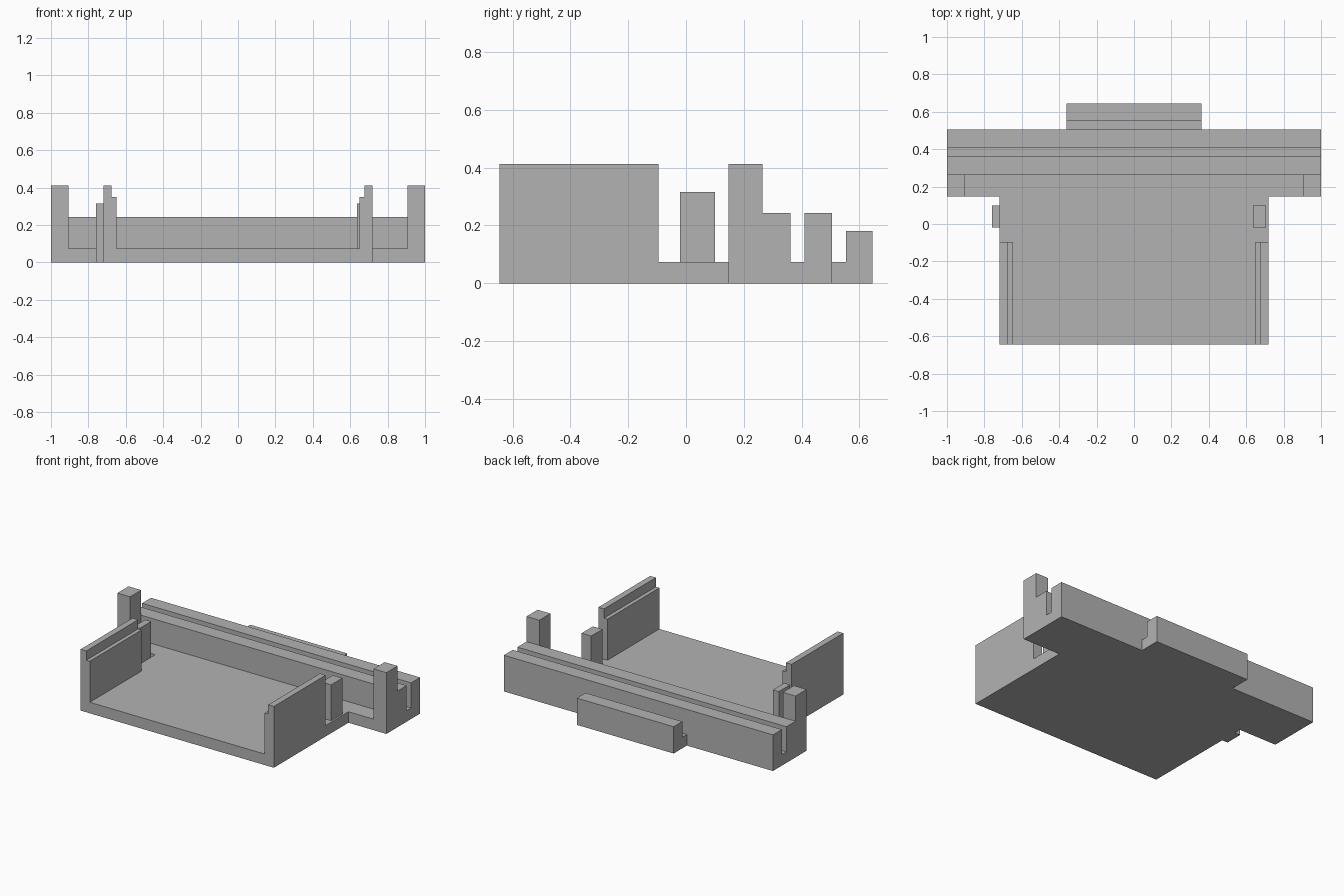
import bpy, bmesh
from mathutils import Vector

cube = bpy.data.objects.get("Cube")
if cube:
    bpy.data.objects.remove(cube, do_unlink=True)

grey = bpy.data.materials.new("plain grey")
grey.use_nodes = True
colour = (0.45, 0.45, 0.45, 1)
grey.diffuse_color = colour
grey.node_tree.nodes["Principled BSDF"].inputs["Base Color"].default_value = colour


def prism(name, profile, axis, start, end):
    """Extrude a profile of (side, height) points along x or y."""
    bm = bmesh.new()
    verts = [bm.verts.new((start, a, z) if axis == "x" else (a, start, z))
             for a, z in profile]
    face = bm.faces.new(verts)
    moved = bmesh.ops.extrude_face_region(bm, geom=[face])["geom"]
    length = end - start
    offset = Vector((length, 0, 0) if axis == "x" else (0, length, 0))
    bmesh.ops.translate(bm, vec=offset,
                        verts=[v for v in moved if isinstance(v, bmesh.types.BMVert)])
    bmesh.ops.recalc_face_normals(bm, faces=bm.faces)
    mesh = bpy.data.meshes.new(name)
    bm.to_mesh(mesh)
    bm.free()
    mesh.materials.append(grey)
    obj = bpy.data.objects.new(name, mesh)
    bpy.context.collection.objects.link(obj)
    return obj


def box(name, x0, x1, y0, y1, z0, z1):
    return prism(name, [(x0, z0), (x1, z0), (x1, z1), (x0, z1)], "y", y0, y1)


FLOOR, RAIL, TALL = 0.074, 0.243, 0.412
FRONT, STEP, BACK = -0.645, 0.147, 0.505

# Floor tray in front of the wide rail
box("floor_plate", -0.718, 0.718, FRONT, STEP, 0, FLOOR)

# Wide double rail with a groove between its ridges
prism("double_rail", [(STEP, 0), (BACK, 0), (BACK, RAIL), (0.41, RAIL),
                      (0.41, FLOOR), (0.362, FLOOR), (0.362, RAIL),
                      (0.265, RAIL), (0.265, FLOOR), (STEP, FLOOR)], "x", -1, 1)

# Rear tab with a raised lip
prism("rear_tab", [(BACK, 0), (0.645, 0), (0.645, 0.18), (0.553, 0.18),
                   (0.553, FLOOR), (BACK, FLOOR)], "x", -0.36, 0.36)

# Stepped side walls and tall corner posts, mirrored left and right
for side, s in (("left", 1), ("right", -1)):
    prism(side + "_wall", [(s * x, z) for x, z in
                           [(0.718, FLOOR), (0.718, TALL), (0.676, TALL),
                            (0.676, 0.35), (0.65, 0.35), (0.65, FLOOR)]],
          "y", FRONT, -0.095)
    box(side + "_post", *sorted((s * 0.905, s)), STEP, 0.265, FLOOR, TALL)

# Small pegs: the left stands on the floor, the right hangs on the edge
box("left_peg", 0.635, 0.706, -0.02, 0.1, FLOOR, 0.315)
box("right_peg", -0.76, -0.716, -0.02, 0.1, 0, 0.315)
